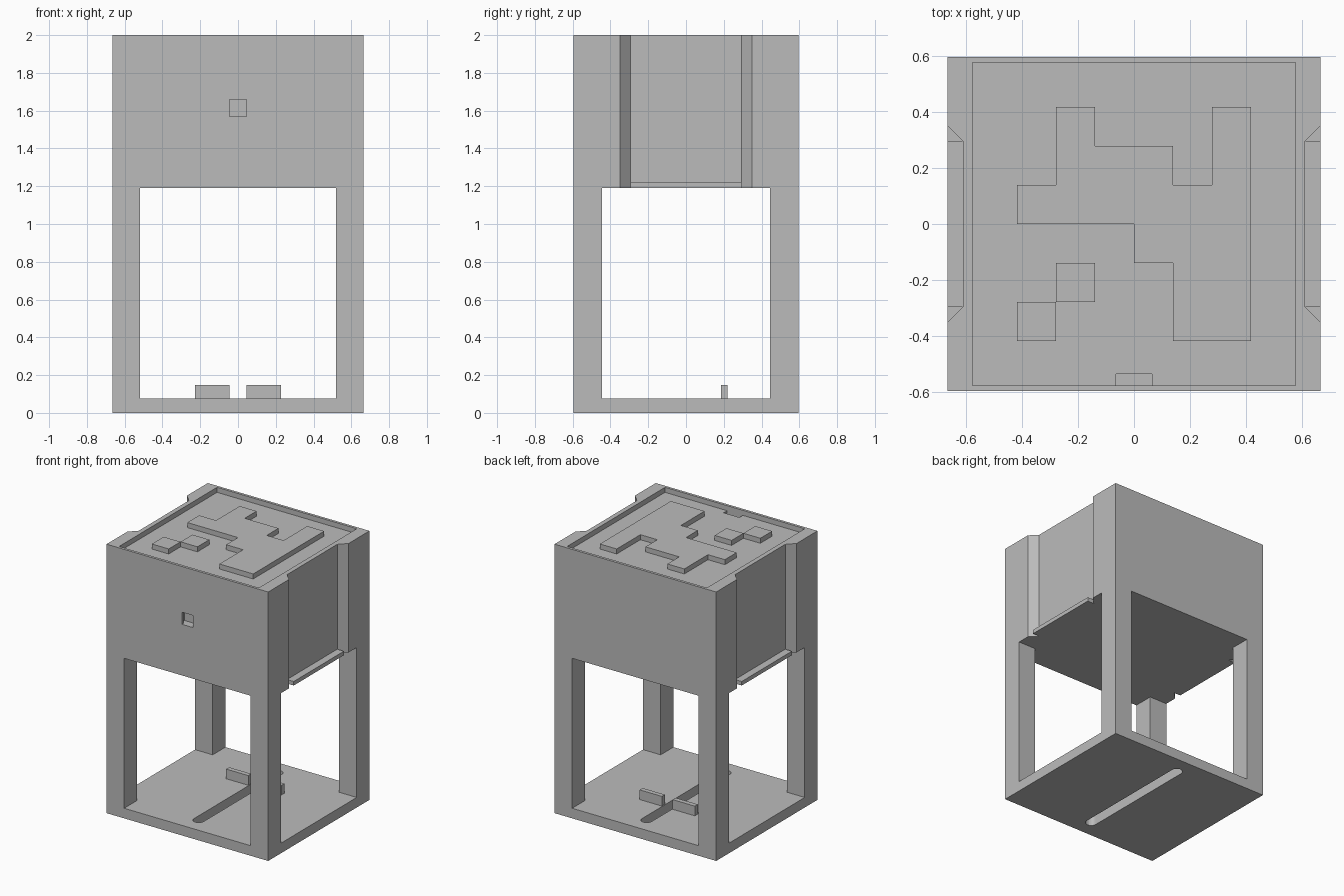
import bpy, bmesh, math

old = bpy.data.objects.get("Cube")
if old:
    bpy.data.objects.remove(old, do_unlink=True)

grey = bpy.data.materials.new("plain grey")
grey.use_nodes = True
colour = (0.5, 0.5, 0.5, 1)
grey.diffuse_color = colour
grey.node_tree.nodes["Principled BSDF"].inputs["Base Color"].default_value = colour

W, D, H = 0.665, 0.595, 2.0      # half width, half depth, height
FLOOR, CEIL = 0.075, 1.19        # opening between base and upper box
RECESS = H - 0.0375              # floor of the sunken top panel


def prism(name, outline, z0, z1):
    """Extrude a flat outline from z0 to z1."""
    bm = bmesh.new()
    face = bm.faces.new([bm.verts.new((x, y, z0)) for x, y in outline])
    ext = bmesh.ops.extrude_face_region(bm, geom=[face])
    top = [v for v in ext["geom"] if isinstance(v, bmesh.types.BMVert)]
    bmesh.ops.translate(bm, verts=top, vec=(0, 0, z1 - z0))
    bmesh.ops.recalc_face_normals(bm, faces=bm.faces)
    mesh = bpy.data.meshes.new(name)
    bm.to_mesh(mesh)
    bm.free()
    mesh.materials.append(grey)
    obj = bpy.data.objects.new(name, mesh)
    bpy.context.collection.objects.link(obj)
    return obj


def box(name, x0, x1, y0, y1, z0, z1):
    return prism(name, [(x0, y0), (x1, y0), (x1, y1), (x0, y1)], z0, z1)


def cut(target, cutter):
    """Subtract the cutter from the target and remove it."""
    mod = target.modifiers.new("cut", "BOOLEAN")
    mod.operation = "DIFFERENCE"
    mod.solver = "EXACT"
    mod.object = cutter
    bpy.context.view_layer.objects.active = target
    bpy.ops.object.modifier_apply(modifier=mod.name)
    bpy.data.objects.remove(cutter, do_unlink=True)


# Frame: one block with windows through both directions, leaving four posts
frame = box("frame", -W, W, -D, D, 0, H)
cut(frame, box("front_window", -0.52, 0.52, -1, 1, FLOOR, CEIL))
cut(frame, box("side_window", -1, 1, -0.445, 0.445, FLOOR, CEIL))

# Sunken top panel
cut(frame, box("top_recess", -0.575, 0.575, -0.575, 0.575, RECESS, H + 0.1))

# Bevelled side channels, each closed by a small lip below
for side, s in (("left", 1), ("right", -1)):
    outline = [(s * 0.61, -0.295), (s * 0.715, -0.4),
               (s * 0.715, 0.4), (s * 0.61, 0.295)]
    cut(frame, prism("side_channel", outline, 1.0, H + 0.1))
    x0, x1 = sorted((s * 0.608, s * W))
    box(side + "_lip", x0, x1, -0.295, 0.295, CEIL, 1.22)

# Cable shaft behind the front wall and its square hole
cut(frame, box("shaft", -0.065, 0.065, -0.575, -0.535, 1.57, H + 0.1))
cut(frame, box("front_hole", -0.045, 0.045, -0.7, -0.55, 1.57, 1.66))

# Round-ended slot through the base
slot = []
for i in range(26):
    a = math.pi * (i if i < 13 else i - 1) / 12
    slot.append((0.04 * math.cos(a), 0.04 * math.sin(a) + (0.46 if i < 13 else -0.46)))
cut(frame, prism("slot", slot, -0.1, 0.2))

# Stop blocks beside the slot
box("right_stop", -0.227, -0.045, 0.185, 0.22, FLOOR, 0.147)
box("left_stop", 0.045, 0.227, 0.185, 0.22, FLOOR, 0.147)

# Raised pattern on the top panel, laid out on a square grid
G = 0.139
steps = [(-3, 0), (0, 0), (0, -1), (1, -1), (1, -3), (3, -3), (3, 3), (2, 3),
         (2, 1), (1, 1), (1, 2), (-1, 2), (-1, 3), (-2, 3), (-2, 1), (-3, 1)]
prism("raised_pattern", [(x * G, y * G) for x, y in steps], RECESS, H)
for name, x, y in (("inner_tile", -2, -2), ("corner_tile", -3, -3)):
    box(name, x * G, (x + 1) * G, y * G, (y + 1) * G, RECESS, H)
